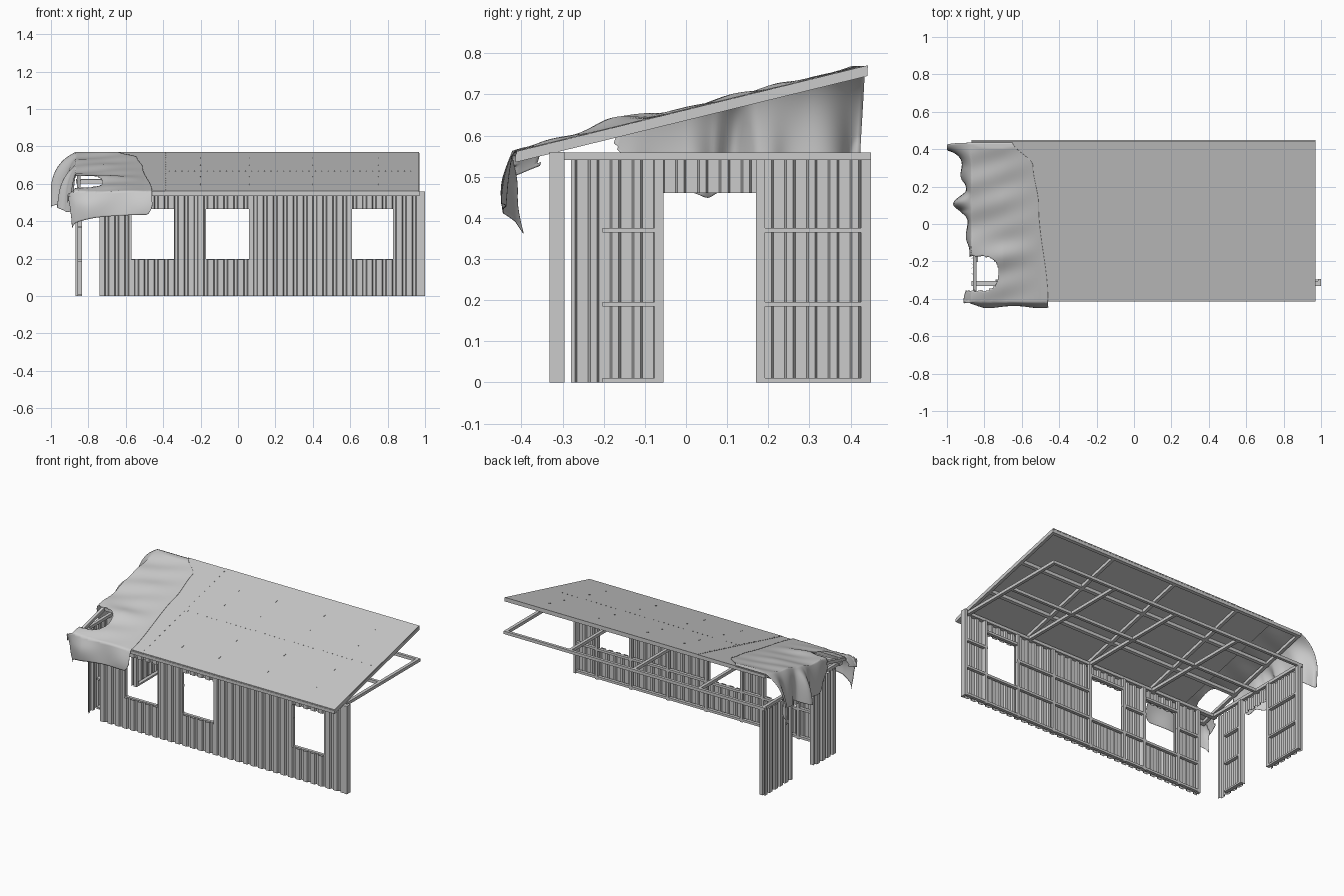
import bpy, bmesh, math
from mathutils import Vector

if "Cube" in bpy.data.objects:
    bpy.data.objects.remove(bpy.data.objects["Cube"])

SL = 0.245
def roof_z(y):
    return 0.56 + SL * (y + 0.41)

def finish(bm, name):
    bmesh.ops.recalc_face_normals(bm, faces=bm.faces)
    me = bpy.data.meshes.new(name)
    bm.to_mesh(me)
    bm.free()
    ob = bpy.data.objects.new(name, me)
    bpy.context.collection.objects.link(ob)
    return ob

def add_box(bm, lo, hi, slope=False):
    """Box from corner to corner; slope=True lays it along the roof pitch (z is depth below the roof)."""
    res = bmesh.ops.create_cube(bm, size=1)
    for v in res['verts']:
        for i in range(3):
            v.co[i] = hi[i] if v.co[i] > 0 else lo[i]
        if slope:
            v.co.z += roof_z(v.co.y)

def boxes(name, items, slope=False):
    bm = bmesh.new()
    for lo, hi in items:
        add_box(bm, lo, hi, slope)
    return finish(bm, name)

# Corrugated cladding: trapezoid ribs, cut to any rectangle
PER = 0.053
RIB = [(0.0, 0), (0.028, 0), (0.033, 1), (0.048, 1)]
def rib(a):
    t = a % PER
    pts = RIB + [(PER, 0)]
    for (p, q), (r, s) in zip(pts, pts[1:]):
        if p <= t <= r:
            return (q + (s - q) * (t - p) / (r - p)) * 0.012
    return 0

def cladding(name, panels, place):
    bm = bmesh.new()
    for a0, a1, z0, z1 in panels:
        cuts = [a0, a1]
        for k in range(math.floor(a0 / PER), math.ceil(a1 / PER) + 1):
            cuts += [k * PER + p for p, _ in RIB if a0 + .001 < k * PER + p < a1 - .001]
        prev = None
        for a in sorted(cuts):
            cur = [bm.verts.new(place(a, rib(a), z)) for z in (z0, z1)]
            if prev:
                bm.faces.new((prev[0], cur[0], cur[1], prev[1]))
            prev = cur
    ob = finish(bm, name)
    m = ob.modifiers.new("thickness", 'SOLIDIFY')
    m.thickness = 0.002
    m.offset = 0

WIN = [(-0.57, -0.34), (-0.17, 0.06), (0.61, 0.83)]
H = 0.54
front, x = [], -0.74
for a, b in WIN:
    front += [(x, a, 0, H), (a, b, 0, 0.195), (a, b, 0.465, H)]
    x = b
front.append((x, 0.99, 0, H))
cladding("front_wall_cladding", front, lambda a, d, z: (a, -0.329 + d, z))
cladding("end_wall_cladding", [(-0.28, -0.055, 0, H), (0.17, 0.448, 0, H), (-0.055, 0.17, 0.46, H)],
         lambda a, d, z: (-0.869 + d, a, z))

# Front wall framing: posts beside the windows and rails
F0, F1 = -0.316, -0.297
solid = [(-0.74, -0.57), (-0.34, -0.17), (0.06, 0.34), (0.34, 0.61), (0.83, 0.985)]
posts = [-0.73, -0.58, -0.33, -0.18, 0.07, 0.34, 0.60, 0.84]
fr = [((p - .009, F0, 0), (p + .009, F1, H)) for p in posts]
fr += [((a, F0, z), (b, F1, z + .015)) for a, b in solid for z in (0.005, 0.185, 0.36)]
fr += [((a, F0, z), (b, F1, z + .015)) for a, b in WIN for z in (0.005, 0.182, 0.466)]
boxes("front_wall_frame", fr)
boxes("corner_post", [((0.984, -0.332, 0), (1.0, -0.295, 0.56))])

# End wall framing around the doorway
E0, E1 = -0.856, -0.834
er = [((E0, a, 0), (E1, b, H)) for a, b in ((-0.077, -0.055), (0.17, 0.192), (0.425, 0.45))]
er += [((E0, a, z), (E1, b, z + .011)) for a, b in ((-0.203, -0.075), (0.19, 0.425))
       for z in (0.0, 0.184, 0.364)]
boxes("end_wall_frame", er)

# Level ring beam and ceiling joists
XS = [-0.852, -0.40, 0.06, 0.51, 0.96]
ring = [((-0.87, y - .009, H), (0.97, y + .009, 0.559)) for y in (0.06, 0.441)]
ring += [((-0.87, -0.332, H), (0.99, -0.305, 0.559))]
ring += [((p - .01, -0.305, H), (p + .01, 0.45, 0.559)) for p in XS]
boxes("ring_beam", ring)

# Sloping rafters and purlins
raf = [((p - .01, -0.405, -0.024), (p + .01, 0.435, -0.004)) for p in XS]
raf += [((-0.865, y - .009, -0.024), (0.97, y + .009, -0.004)) for y in (-0.405, -0.13, 0.15, 0.432)]
boxes("roof_frame", raf, True)

# Roof sheets, with the bay under the cloth left partly open
boxes("roof_sheets", [((-0.39, -0.412, -0.004), (0.968, 0.442, 0.002)),
                      ((-0.66, -0.41, -0.004), (-0.39, 0.442, 0.0005))], True)

# Roof screws: lines along the laps plus scattered rows
sc = [((-0.37 + i * .034, 0.018, 0), (-0.366 + i * .034, 0.022, .004)) for i in range(39)]
sc += [((-0.388, -0.39 + i * .05, 0), (-0.384, -0.382 + i * .05, .004)) for i in range(17)]
sc += [((p - .002, y - .008, 0), (p + .002, y + .008, .004))
       for p in (-0.2, 0.06, 0.4, 0.75) for y in (-0.27, -0.1, 0.15, 0.3)]
boxes("roof_screws", sc, True)

# Torn cloth draped over the open end of the roof
def lerp(t, tab):
    for (a, p), (b, q) in zip(tab, tab[1:]):
        if a <= t <= b:
            k = (t - a) / (b - a)
            k = k * k * (3 - 2 * k)
            return p + (q - p) * k
    return tab[0][1] if t < tab[0][0] else tab[-1][1]

EDGE = [(-0.6, -0.455), (-0.41, -0.46), (0.1, -0.51), (0.31, -0.54), (0.44, -0.65)]
DROP = [(-0.6, .04), (-0.42, .07), (-0.34, .05), (-0.2, .05), (-0.12, .15), (-0.03, .21),
        (0.05, .24), (0.12, .23), (0.2, .2), (0.3, .24), (0.43, .31)]
FLARE = [(-0.6, .04), (-0.4, .06), (-0.2, .015), (0.0, .025), (0.07, .05), (0.12, .09),
         (0.17, .035), (0.3, .05), (0.43, .125)]

def drape(s, t):
    a, b = max(0, -0.87 - s), max(0, -0.418 - t)
    x, y = max(s, -0.87), max(t, -0.418)
    z = roof_z(y) + 0.004
    # gentle wrinkles and lifted patches
    left = min(1, max(0, (-0.5 - s) / 0.2))
    z += left * (0.003 + 0.003 * math.sin(17 * t + 9 * s) + 0.003 * math.sin(41 * t - 13 * s))
    z += left * 0.018 * math.exp(-((t + 0.16) / 0.07) ** 2)
    z = min(z, 0.769)
    x -= lerp(t, FLARE) * (1 - math.exp(-a / 0.07)) * 1.06
    if b:
        y -= 0.004 + 0.1 * b + 0.018 * math.sin(b * 17) * (0.6 + 0.4 * math.sin(s * 22))
        if s < -0.8:
            y += 0.2 * b * (-0.8 - s) / 0.1
    fold = math.sin(38 * t + 1) * 0.09 * a
    return Vector((max(x + fold * .4, -0.999), y + fold * .6, z - max(a * 0.95, 0) * (0.3 if b else 1) - b * 0.95))

N, M = 110, 120
bm = bmesh.new()
grid = []
for j in range(M + 1):
    row = []
    for i in range(N + 1):
        u = i / N
        hang = 0.135 + 0.065 * u ** 3 - 0.05 * max(0, 1 - u / 0.08) ** 2
        t = 0.435 - (0.853 + hang) * j / M
        r = lerp(t, EDGE)
        s = r + (-0.87 - lerp(t, DROP) - r) * u
        v = bm.verts.new(drape(s, t))
        row.append((v, s, t))
    grid.append(row)

def torn(s, t):
    q = abs((t + 0.265) / 0.092)
    p = max(0, (s + 0.82) / 0.095)
    return p ** 2.5 + q ** 2.5 < 1

for j in range(M):
    for i in range(N):
        c = [grid[j][i], grid[j][i + 1], grid[j + 1][i + 1], grid[j + 1][i]]
        if not torn(sum(k[1] for k in c) / 4, sum(k[2] for k in c) / 4):
            bm.faces.new([k[0] for k in c])
bmesh.ops.delete(bm, geom=[v for v in bm.verts if not v.link_faces], context='VERTS')
cloth = finish(bm, "torn_cloth")
for p in cloth.data.polygons:
    p.use_smooth = True
m = cloth.modifiers.new("thickness", 'SOLIDIFY')
m.thickness = 0.002
